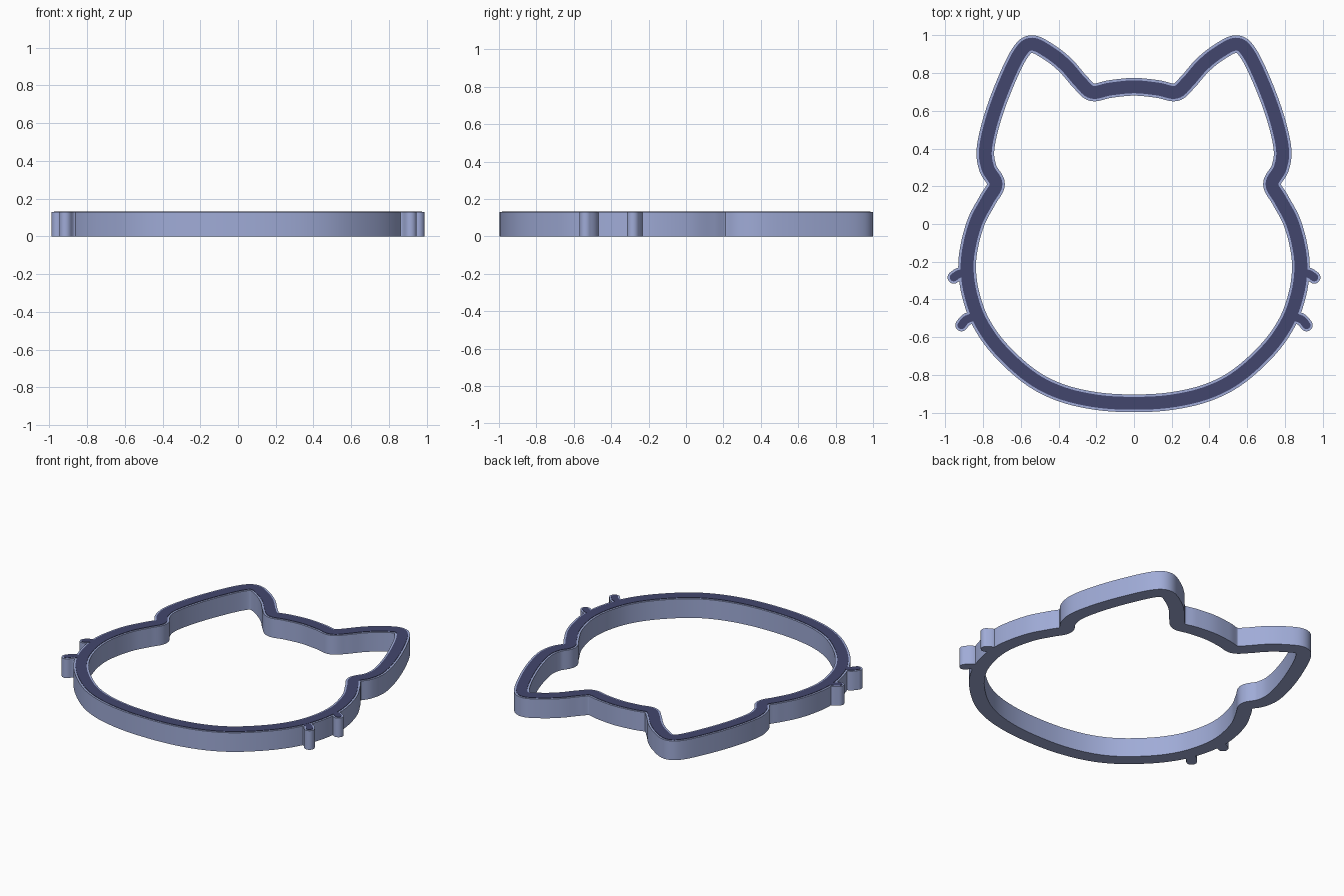
import bpy, bmesh, math
from mathutils import Vector

if "Cube" in bpy.data.objects:
    bpy.data.objects.remove(bpy.data.objects["Cube"])

HEIGHT = 0.13      # band height
HALF = 0.047       # half the band width
INLAY = 0.034      # half the dark inlay width
PLATE = 0.003      # inlay thickness


def material(name, rgb):
    m = bpy.data.materials.new(name)
    m.diffuse_color = (*rgb, 1)
    m.use_nodes = True
    m.node_tree.nodes["Principled BSDF"].inputs["Base Color"].default_value = m.diffuse_color
    return m


LIGHT = material("pale periwinkle", (0.35, 0.41, 0.68))
DARK = material("dark navy", (0.055, 0.062, 0.155))


def spline(pts, closed, steps=8):
    """Smooth curve through the given points."""
    n, out = len(pts), []
    get = (lambda i: pts[i % n]) if closed else (lambda i: pts[max(0, min(n - 1, i))])
    for i in range(n if closed else n - 1):
        a, b, c, d = (get(i + k) for k in (-1, 0, 1, 2))
        for s in range(steps):
            t = s / steps
            out.append(0.5 * (2 * b + (c - a) * t + (2 * a - 5 * b + 4 * c - d) * t * t
                              + (3 * b - a - 3 * c + d) * t ** 3))
    if not closed:
        out.append(pts[-1].copy())
    return out


def offset(path, dist):
    """Parallel closed curve, with folded-over points snapped away."""
    n, res, ok = len(path), [], []
    for i, p in enumerate(path):
        t = (path[(i + 1) % n] - path[i - 1]).normalized()
        q = p + Vector((-t.y, t.x)) * dist
        res.append(q)
        ok.append(min((q - c).length for c in path) > abs(dist) * 0.97)
    last = next(res[i] for i in range(n - 1, -1, -1) if ok[i])
    for i in range(n):
        if ok[i]:
            last = res[i]
        else:
            res[i] = last
    return res


def finish(name, bm, mat):
    bmesh.ops.remove_doubles(bm, verts=bm.verts, dist=1e-5)
    bmesh.ops.recalc_face_normals(bm, faces=bm.faces)
    me = bpy.data.meshes.new(name)
    bm.to_mesh(me)
    bm.free()
    me.materials.append(mat)
    ob = bpy.data.objects.new(name, me)
    bpy.context.collection.objects.link(ob)
    bpy.ops.object.select_all(action='DESELECT')
    bpy.context.view_layer.objects.active = ob
    ob.select_set(True)
    bpy.ops.object.shade_smooth_by_angle(angle=math.radians(35))


def band(name, path, half, z0, z1, mat):
    """Closed strip of rectangular section along a path."""
    bm = bmesh.new()
    a, b = offset(path, half), offset(path, -half)
    rings = [[bm.verts.new((p.x, p.y, z)) for p in c]
             for c, z in ((a, z0), (b, z0), (b, z1), (a, z1))]
    n = len(path)
    for k in range(4):
        r, s = rings[k], rings[(k + 1) % 4]
        for i in range(n):
            j = (i + 1) % n
            bm.faces.new((r[i], r[j], s[j], s[i]))
    finish(name, bm, mat)


def rounded_stub(name, path, half, z0, z1, mat):
    """Short bar with a round outer end."""
    left, right = [], []
    for i, p in enumerate(path):
        t = (path[min(i + 1, len(path) - 1)] - path[max(i - 1, 0)]).normalized()
        nrm = Vector((-t.y, t.x))
        left.append(p + nrm * half)
        right.append(p - nrm * half)
    cap = [path[-1] + half * (nrm * math.cos(k * math.pi / 12) + t * math.sin(k * math.pi / 12))
           for k in range(1, 12)]
    outline = left + cap + right[::-1]
    bm = bmesh.new()
    f = bm.faces.new([bm.verts.new((p.x, p.y, z0)) for p in outline])
    top = bmesh.ops.extrude_face_region(bm, geom=[f])
    bmesh.ops.translate(bm, vec=(0, 0, z1 - z0),
                        verts=[v for v in top["geom"] if isinstance(v, bmesh.types.BMVert)])
    finish(name, bm, mat)


# Head outline with ears: centre line of the right half, top to chin
half_line = [(0, 0.727), (0.127, 0.715), (0.222, 0.698), (0.285, 0.752), (0.36, 0.838),
             (0.445, 0.907), (0.54, 0.953), (0.605, 0.905), (0.685, 0.74), (0.752, 0.555),
             (0.787, 0.395), (0.774, 0.295), (0.731, 0.212), (0.775, 0.128), (0.835, 0.015),
             (0.873, -0.12), (0.884, -0.24), (0.865, -0.375), (0.812, -0.52), (0.71, -0.665),
             (0.55, -0.81), (0.39, -0.893), (0.2, -0.938), (0, -0.95)]
loop = [Vector(p) for p in half_line] + [Vector((-x, y)) for x, y in half_line[-2:0:-1]]
head = spline(loop, True)
band("head_outline", head, HALF, 0, HEIGHT, LIGHT)
band("head_inlay", head, INLAY, HEIGHT - 0.001, HEIGHT + PLATE, DARK)

# Whiskers, two per side
whiskers = {"upper": [(0.88, -0.258), (0.925, -0.264), (0.955, -0.283)],
            "lower": [(0.825, -0.485), (0.885, -0.505), (0.914, -0.536)]}
for level, pts in whiskers.items():
    for side, sx in (("right", 1), ("left", -1)):
        path = spline([Vector((sx * x, y)) for x, y in pts], False)
        rounded_stub(f"{level}_whisker_{side}", path, 0.033, 0, HEIGHT, LIGHT)
        rounded_stub(f"{level}_whisker_inlay_{side}", path, 0.021,
                     HEIGHT - 0.001, HEIGHT + PLATE - 0.0005, DARK)
